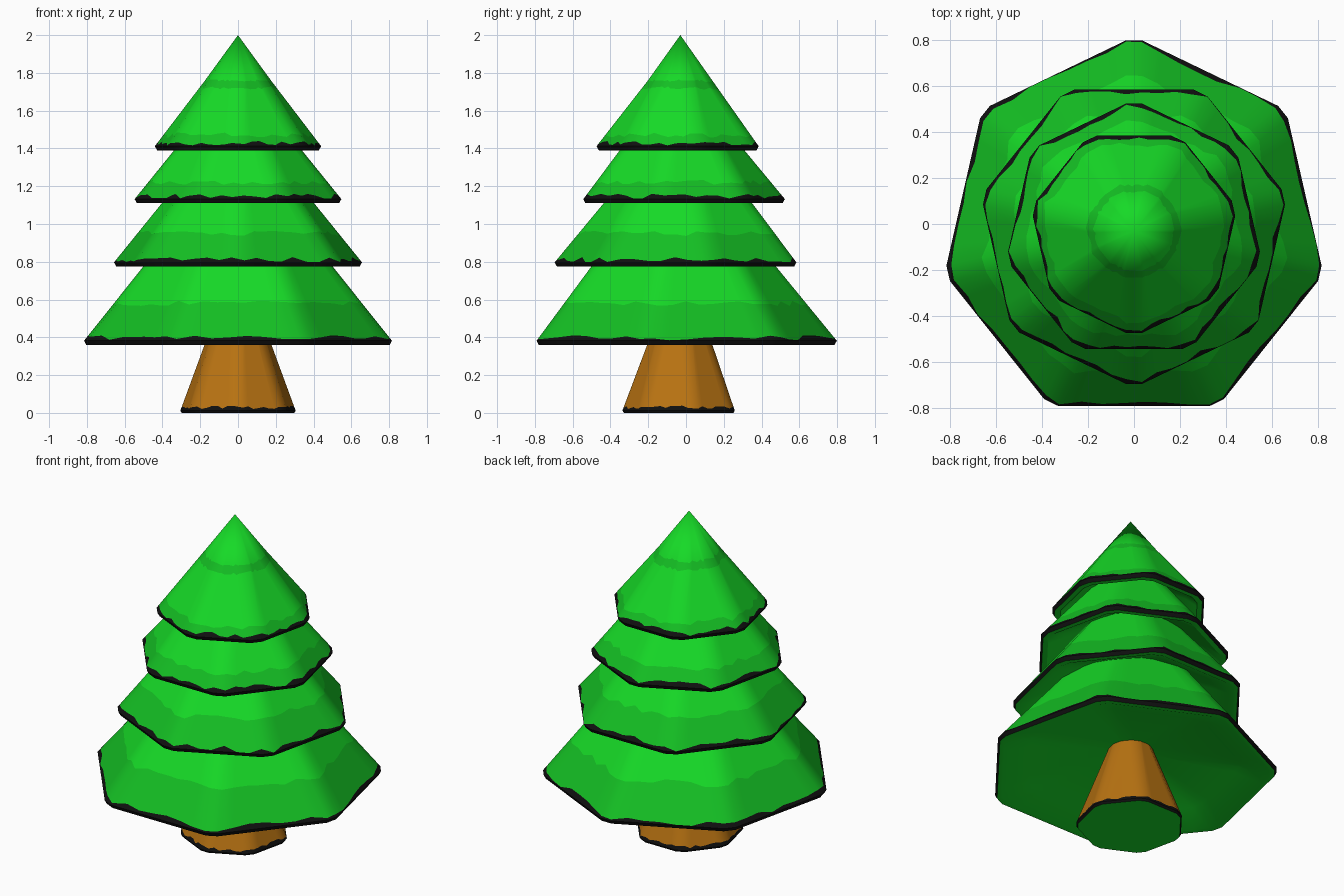
import bpy, bmesh, math, random

if "Cube" in bpy.data.objects:
    bpy.data.objects.remove(bpy.data.objects["Cube"])

random.seed(4)
SIDES, STEPS, CY = 7, 7, -0.03


def material(name, r, g, b):
    m = bpy.data.materials.new(name)
    m.diffuse_color = (r, g, b, 1)
    m.use_nodes = True
    m.node_tree.nodes["Principled BSDF"].inputs["Base Color"].default_value = m.diffuse_color
    return m


LEAF = material("leaf green", 0.008, 0.70, 0.02)
DARK = material("deep leaf green", 0.007, 0.52, 0.017)
EDGE = material("black edge", 0.005, 0.005, 0.005)
BARK = material("bark brown", 0.48, 0.17, 0.006)
MATS = [LEAF, DARK, EDGE, BARK]


def ring_point(i, r, z, start, bevel):
    """Point i of a seven-sided ring with cut corners."""
    side, k = divmod(i, STEPS + 1)
    a0 = start + side * math.tau / SIDES
    a1 = a0 + math.tau / SIDES
    length = 2 * r * math.sin(math.pi / SIDES)
    f = min(bevel / max(length, 1e-6), 0.4)
    t = f + (1 - 2 * f) * k / STEPS
    x = r * ((1 - t) * math.cos(a0) + t * math.cos(a1))
    y = r * ((1 - t) * math.sin(a0) + t * math.sin(a1))
    return (x, y + CY, z)


def build(name, rings, start, bevel, cap=None):
    """rings: (radius at z, z, height jitter, slope, material of faces above)."""
    n = SIDES * (STEPS + 1)
    bm = bmesh.new()
    rows = []
    for r, z, jitter, slope, mat in rings:
        row = []
        for i in range(n):
            d = random.uniform(-jitter, jitter)
            row.append(bm.verts.new(ring_point(i, r - d * slope, z + d, start, bevel)))
        rows.append(row)
    for a, b, spec in zip(rows, rows[1:], rings):
        for i in range(n):
            j = (i + 1) % n
            f = bm.faces.new((a[i], a[j], b[j], b[i]))
            f.material_index = MATS.index(spec[4])
    if cap:
        f = bm.faces.new(rows[0][::-1])
        f.material_index = MATS.index(cap)
    bmesh.ops.remove_doubles(bm, verts=bm.verts, dist=0.0002)
    me = bpy.data.meshes.new(name)
    bm.to_mesh(me)
    bm.free()
    for m in MATS:
        me.materials.append(m)
    ob = bpy.data.objects.new(name, me)
    bpy.context.collection.objects.link(ob)
    bpy.context.view_layer.objects.active = ob
    ob.select_set(True)
    bpy.ops.object.shade_smooth_by_angle(angle=math.radians(32))
    ob.select_set(False)


def tier(name, R, z0, top, slope, band, start, inner, extra=()):
    """Hollow cone skirt: rising underside, black lip, dark band, light upper part."""
    lip = z0 + 0.022

    def at(z):
        return max(R - (z - lip) * slope, 0.0)

    rings = [(inner, z0 + 0.14, 0, 0, LEAF),
             (R * 0.75, z0 + 0.06, 0, 0, LEAF),
             (R - 0.045, z0, 0, 0, LEAF),
             (R - 0.012, z0, 0, 0, EDGE),
             (R, lip, 0, 0, EDGE),
             (at(lip + 0.015), lip + 0.015, 0.013, slope, DARK),
             (at(band), band, 0.014, slope, LEAF)]
    for z, mat in extra:
        rings.append((at(z), z, 0.008, slope, mat))
    rings.append((at(top), top, 0, 0, LEAF))
    build(name, rings, start, 0.038)


UP, DOWN = math.pi / 2, -math.pi / 2

# foliage tiers, alternately turned half a step
tier("bottom_tier", 0.845, 0.36, 0.95, 0.82, 0.58, UP, 0.10)
tier("second_tier", 0.682, 0.775, 1.27, 0.83, 0.95, DOWN, 0.34)
tier("third_tier", 0.57, 1.11, 1.54, 0.83, 1.22, UP, 0.28)
tier("top_tier", 0.46, 1.39, 2.0, 0.46 / 0.588, 1.47, DOWN, 0.20,
     [(1.72, DARK), (1.76, LEAF)])

# trunk with black foot edge and green underside
build("trunk", [(0.312, 0.0, 0, 0, EDGE), (0.32, 0.012, 0, 0, EDGE),
                (0.313, 0.03, 0.009, 0.375, BARK), (0.132, 0.51, 0, 0, BARK)],
      DOWN, 0.03, cap=LEAF)
